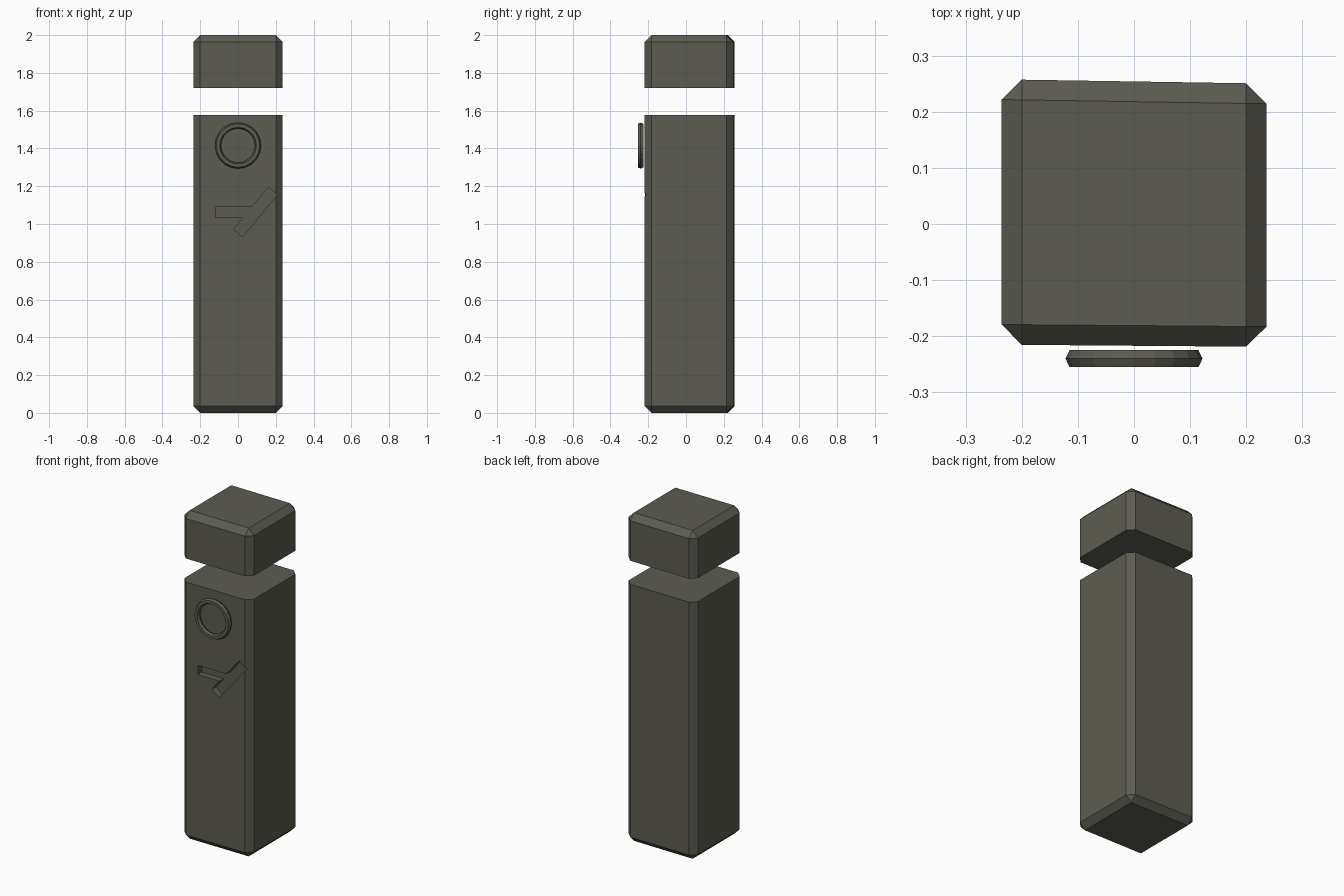
import bpy
import bmesh
import math
from mathutils import Matrix, Vector

if "Cube" in bpy.data.objects:
    bpy.data.objects.remove(bpy.data.objects["Cube"], do_unlink=True)

# One dark olive grey for everything
COLOUR = (0.11, 0.108, 0.085, 1)
grey = bpy.data.materials.new("olive grey")
grey.use_nodes = True
grey.diffuse_color = COLOUR
grey.node_tree.nodes["Principled BSDF"].inputs["Base Color"].default_value = COLOUR

WIDTH, BEVEL = 0.472, 0.036
FRONT_Y, BACK_Y = -0.217, 0.254


def make_object(name, bm):
    bmesh.ops.recalc_face_normals(bm, faces=bm.faces)
    mesh = bpy.data.meshes.new(name)
    bm.to_mesh(mesh)
    bm.free()
    mesh.materials.append(grey)
    obj = bpy.data.objects.new(name, mesh)
    bpy.context.scene.collection.objects.link(obj)
    return obj


def add_box(bm, centre, size, turn=0):
    matrix = (Matrix.Translation(centre) @ Matrix.Rotation(turn, 4, 'Y')
              @ Matrix.Diagonal((*size, 1)))
    bmesh.ops.create_cube(bm, size=1, matrix=matrix)


def chamfered_block(name, low, high, closed_z):
    """Square block chamfered on its uprights and round one end only."""
    bm = bmesh.new()
    middle_y = (FRONT_Y + BACK_Y) / 2
    add_box(bm, (0, middle_y, (low + high) / 2),
            (WIDTH, BACK_Y - FRONT_Y, high - low))
    edges = []
    for edge in bm.edges:
        a, b = (v.co.z for v in edge.verts)
        if abs(a - b) > 0.01 or abs(a - closed_z) < 0.01:
            edges.append(edge)
    bmesh.ops.bevel(bm, geom=edges, offset=BEVEL, offset_type='OFFSET',
                    segments=1, profile=0.5, affect='EDGES')
    # The back and front faces are very slightly skewed
    for v in bm.verts:
        v.co.y -= v.co.x * (0.016 if v.co.y > middle_y else 0.008)
    return make_object(name, bm)


body = chamfered_block("body", 0, 1.577, 0)
cap = chamfered_block("cap", 1.72, 2, 2)


# Forked groove cut in the front: a slanted slot joined by a level slot
def groove_cutter(name, start, end, thickness):
    a, b = Vector((start[0], 0, start[1])), Vector((end[0], 0, end[1]))
    middle, span = (a + b) / 2, b - a
    bm = bmesh.new()
    add_box(bm, (middle.x, FRONT_Y, middle.z), (span.length, 0.08, thickness),
            -math.atan2(span.z, span.x))
    cutter = make_object(name, bm)
    cutter.hide_render = True
    cutter.hide_viewport = True
    cut = body.modifiers.new(name, 'BOOLEAN')
    cut.operation = 'DIFFERENCE'
    cut.solver = 'EXACT'
    cut.object = cutter


groove_cutter("slanted_slot_cutter", (0, 0.952), (0.185, 1.175), 0.062)
groove_cutter("level_slot_cutter", (-0.12, 1.063), (0.08, 1.063), 0.056)

# Flat ring in front of the body, six sided in section
SIDES = 20
section = [(0.122, 0), (0.115, -0.015), (0.097, -0.015),
           (0.090, 0), (0.097, 0.015), (0.115, 0.015)]
bm = bmesh.new()
loops = []
for i in range(SIDES):
    angle = math.tau * i / SIDES
    loops.append([bm.verts.new((r * math.cos(angle), -0.24 + y,
                                1.415 + r * math.sin(angle)))
                  for r, y in section])
for i, loop in enumerate(loops):
    following = loops[(i + 1) % SIDES]
    for j in range(len(section)):
        k = (j + 1) % len(section)
        bm.faces.new((loop[j], loop[k], following[k], following[j]))
make_object("ring", bm)
